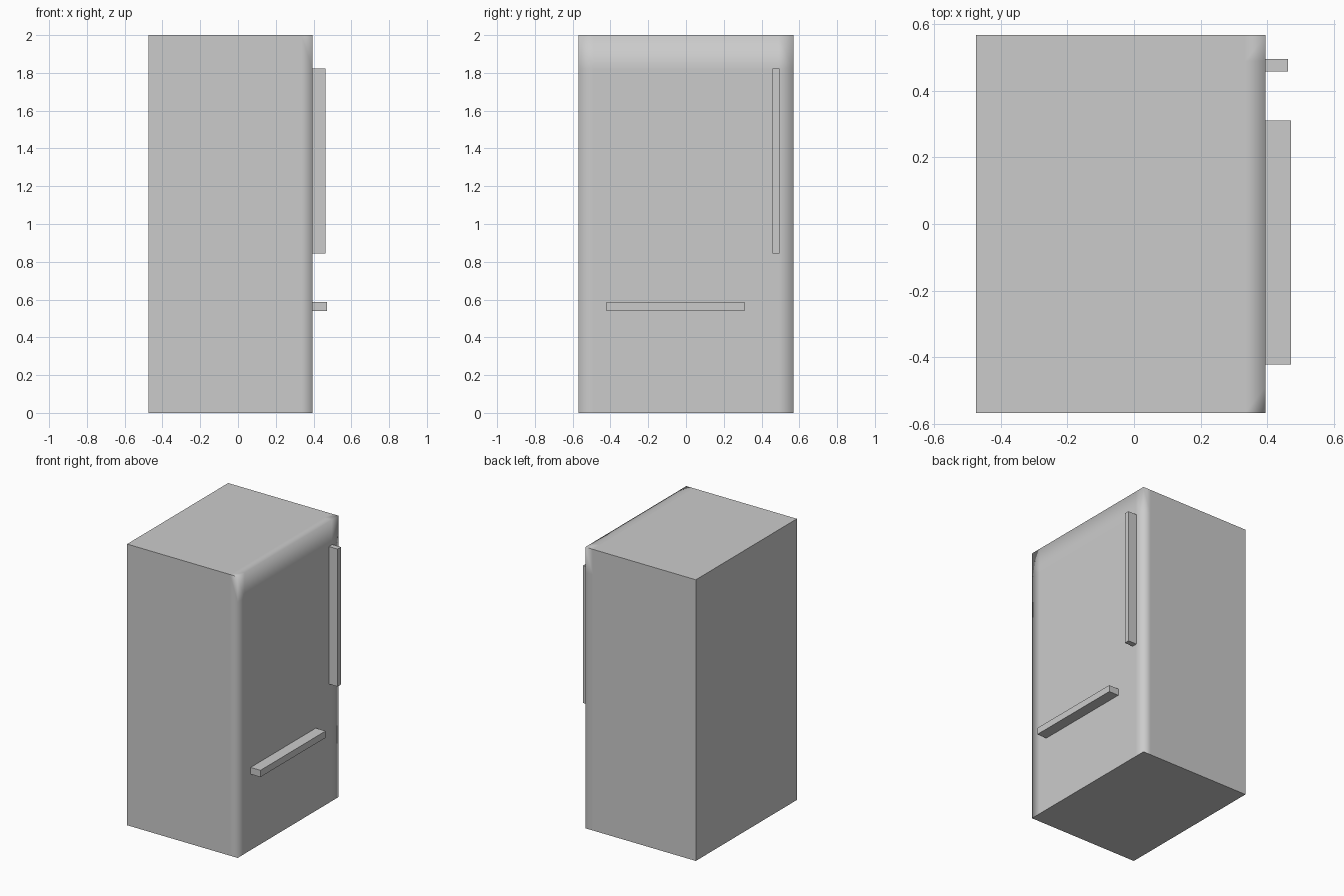
import bpy, bmesh
from mathutils import Vector

if "Cube" in bpy.data.objects:
    bpy.data.objects.remove(bpy.data.objects["Cube"])

FACE_X = 0.395  # plane of the door side


def make_box(name, lo, hi, cuts=()):
    """Box between two corners, with optional (axis, position) loop cuts."""
    bm = bmesh.new()
    bmesh.ops.create_cube(bm, size=1)
    for v in bm.verts:
        v.co = Vector([lo[i] if v.co[i] < 0 else hi[i] for i in range(3)])
    for axis, pos in cuts:
        co, no = Vector(), Vector()
        co[axis], no[axis] = pos, 1
        bmesh.ops.bisect_plane(bm, geom=bm.verts[:] + bm.edges[:] + bm.faces[:],
                               plane_co=co, plane_no=no)
    mesh = bpy.data.meshes.new(name)
    if cuts:
        # Smooth shading rolls over the door's top and side edges; the rest stay sharp
        for f in bm.faces:
            f.smooth = True
        for e in bm.edges:
            on_door = all(abs(v.co.x - FACE_X) < 1e-4 for v in e.verts)
            on_floor = all(v.co.z < 1e-4 for v in e.verts)
            if e.calc_face_angle(0) > 0.5 and (on_floor or not on_door):
                e.smooth = False
    bm.to_mesh(mesh)
    bm.free()
    obj = bpy.data.objects.new(name, mesh)
    bpy.context.collection.objects.link(obj)
    return obj


# Cabinet with support loops close to the door edges
make_box("cabinet", (-0.475, -0.568, 0), (FACE_X, 0.568, 2),
         cuts=[(0, 0.335), (1, -0.49), (1, 0.49), (2, 1.82)])

# Upper door handle (vertical) and lower drawer handle (horizontal)
make_box("door_handle", (FACE_X - 0.01, 0.458, 0.845), (0.463, 0.496, 1.823))
make_box("drawer_handle", (FACE_X - 0.01, -0.422, 0.54), (0.472, 0.311, 0.588))
